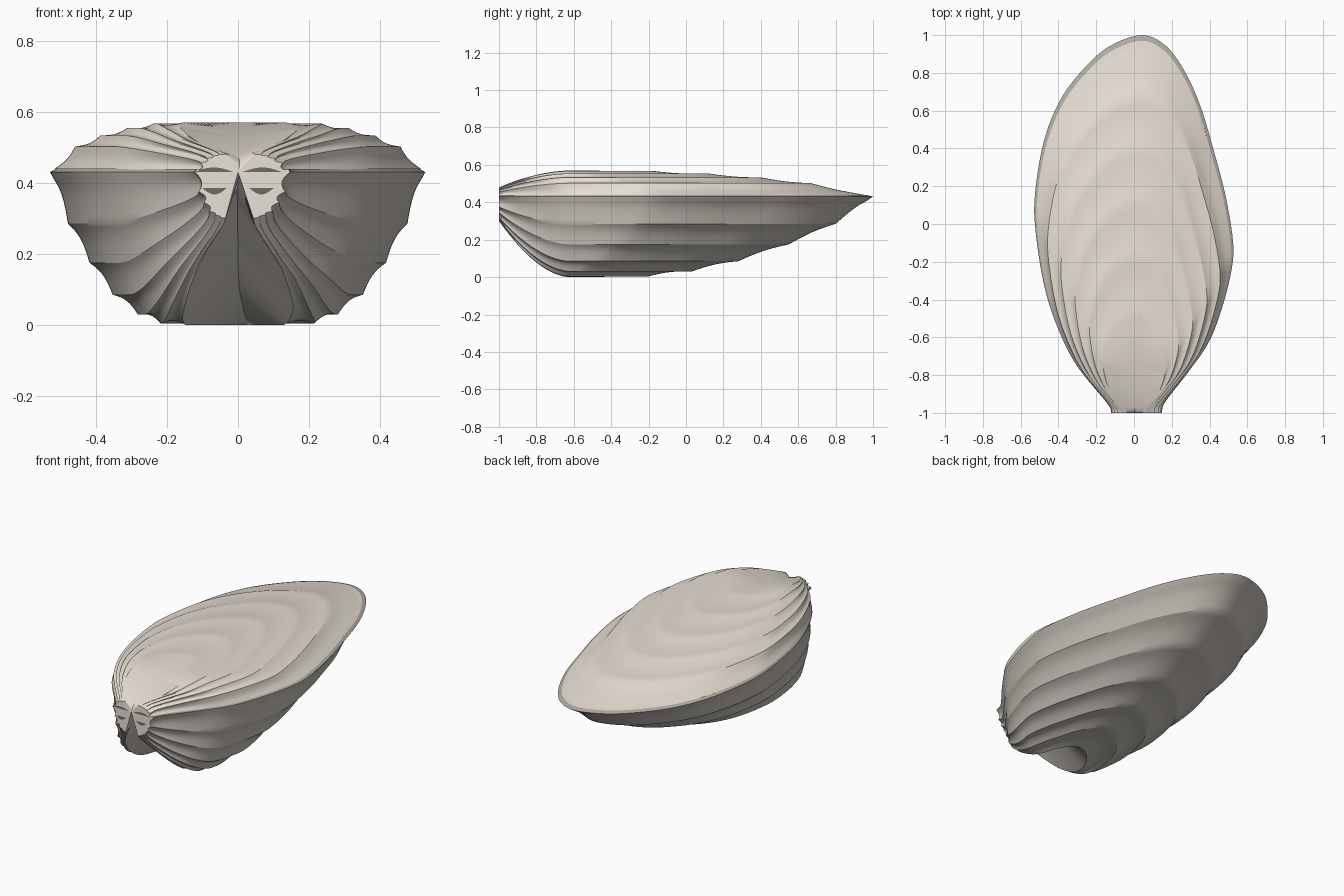
import bpy, bmesh, math
from mathutils import Vector

old = bpy.data.objects.get("Cube")
if old:
    bpy.data.objects.remove(old)


def material(name, rgb):
    m = bpy.data.materials.new(name)
    m.use_nodes = True
    m.diffuse_color = (*rgb, 1)
    m.node_tree.nodes["Principled BSDF"].inputs["Base Color"].default_value = (*rgb, 1)
    return m


UPPER_SHELL = material("pale shell", (0.79, 0.73, 0.65))
LOWER_SHELL = material("warm shell grey", (0.57, 0.535, 0.48))
RIM = material("rim grey", (0.44, 0.42, 0.375))
BEAK = material("pale beak", (0.80, 0.76, 0.68))
HOLLOW = material("dark hollow", (0.16, 0.145, 0.125))

SEAM = 0.43                      # height where the valves meet
HINGE = Vector((0, -1, SEAM))
SUB = 8                          # rings between two growth ridges

# Rim outline, from right beak round the back to left beak
RIM_POINTS = [(-.12, -1), (-.14, -.95), (-.30, -.75), (-.40, -.55), (-.47, -.33),
              (-.515, -.05), (-.52, .15), (-.475, .43), (-.39, .65), (-.27, .815),
              (-.13, .94), (.04, 1), (.165, .945), (.265, .81), (.35, .62), (.415, .4),
              (.48, .15), (.52, -.1), (.51, -.25), (.46, -.45), (.39, -.63),
              (.28, -.79), (.165, -.94), (.145, -1)]


def smooth_path(points, steps):
    """Catmull-Rom path through the points."""
    p = [Vector(q) for q in points]
    p = [p[0] * 2 - p[1]] + p + [p[-1] * 2 - p[-2]]
    out = []
    for a, b, c, d in zip(p, p[1:], p[2:], p[3:]):
        for i in range(steps):
            t = i / steps
            out.append(0.5 * (2 * b + (c - a) * t + (2 * a - 5 * b + 4 * c - d) * t ** 2
                              + (3 * b - a - 3 * c + d) * t ** 3))
    return out + [p[-2]]


OUTLINE = smooth_path(RIM_POINTS, 5)


def ring(width, tip, z, base_z, sag, lift):
    """One growth line: leaves the beak, then levels out at height z."""
    pts = []
    for p in OUTLINE:
        u = (p.y + 1) * (tip + 1) / 2
        f = max(0, 1 - u / 0.38) ** 1.8
        x = p.x * width / 0.52 * (1 - sag * (0.014 + 0.1 * f))
        h = z + (base_z - z) * f
        h += (SEAM - h) / max(abs(SEAM - z), 0.05) * lift * sag * (1 - f)
        pts.append(Vector((x, -1 + u, h)))
    return pts


def finish(name, bm, mats):
    bmesh.ops.recalc_face_normals(bm, faces=bm.faces)
    mesh = bpy.data.meshes.new(name)
    bm.to_mesh(mesh)
    bm.free()
    for m in mats:
        mesh.materials.append(m)
    ob = bpy.data.objects.new(name, mesh)
    bpy.context.collection.objects.link(ob)
    bpy.ops.object.select_all(action='DESELECT')
    ob.select_set(True)
    bpy.context.view_layer.objects.active = ob
    bpy.ops.object.shade_smooth_by_angle(angle=math.radians(28))
    return ob


def valve(name, keys, lift, cap_power, shell, rim_band):
    """Loft the growth lines from the rim inward, then close beak and cap."""
    bm = bmesh.new()
    rings = []
    for a, b in zip(keys, keys[1:]):
        for i in range(SUB):
            t = i / SUB
            vals = [p + (q - p) * t for p, q in zip(a, b)]
            rings.append(ring(*vals, math.sin(math.pi * t), lift))
    rings.append(ring(*keys[-1], 0, lift))
    if rim_band:
        # narrow lip lying along the seam
        lip = [Vector((p.x * 0.972, -1 + (p.y + 1) * 0.985, p.z + 0.008))
               for p in rings[0]]
        rings.insert(1, lip)
    rows = [[bm.verts.new(p) for p in r] for r in rings]
    n = len(OUTLINE)
    for k, (r, s) in enumerate(zip(rows, rows[1:])):
        for i in range(n - 1):
            face = bm.faces.new((r[i], r[i + 1], s[i + 1], s[i]))
            face.material_index = 1 if rim_band and k == 0 else 0
    # flat beak faces on both sides of the hinge
    hinge = bm.verts.new(HINGE)
    for r, s in zip(rows, rows[1:]):
        for e in (0, -1):
            bm.faces.new((hinge, r[e], s[e])).material_index = 2
    # sunken cap: a valley running from the hinge to the tip of the oldest ridge
    last = rows[-1]
    length, tip_z = keys[-1][1] + 1, keys[-1][2]
    spine = [hinge]
    for i in range(1, n // 2):
        mid = (last[i].co + last[-1 - i].co) / 2
        mid.z = SEAM + (tip_z - SEAM) * ((mid.y + 1) / length) ** cap_power
        spine.append(bm.verts.new(mid))
    for i in range(n // 2 - 1):
        for a, b in ((last[i], last[i + 1]), (last[-1 - i], last[-2 - i])):
            bm.faces.new((a, b, spine[i + 1], spine[i]))
    bm.faces.new((last[n // 2 - 1], last[n // 2], spine[-1]))
    return finish(name, bm, [shell, RIM, BEAK])


# Ridge keys: half width, rear tip y, level height, beak height
LOWER = [(.525, 1, SEAM, SEAM), (.475, .8, .285, .375), (.415, .55, .175, .345),
         (.35, .28, .085, .32), (.28, .03, .03, .31), (.215, -.2, .004, .302),
         (.155, -.45, 0, .30)]
UPPER = [(.525, 1, SEAM, SEAM), (.455, .67, .502, .455), (.385, .4, .533, .468),
         (.31, .12, .554, .475), (.235, -.17, .567, .48), (.165, -.48, .57, .48)]

valve("lower_valve", LOWER, 0.010, 1.0, LOWER_SHELL, False)
valve("upper_valve", UPPER, 0.006, 0.4, UPPER_SHELL, True)


def hollow(name, x0, x1, z, height):
    """Thin half-lens marking an opening in the beak face."""
    bm = bmesh.new()
    steps = 12
    arc = [bm.verts.new((x0 + (x1 - x0) * i / steps, -1.001,
                         z + height * math.sin(math.pi * i / steps)))
           for i in range(steps + 1)]
    bm.faces.new(arc)
    ob = finish(name, bm, [HOLLOW])
    if ob.data.polygons[0].normal.y > 0:
        ob.data.flip_normals()


for side, s in (("left", 1), ("right", -1)):
    hollow(side + "_seam_gap", 0.012 * s, 0.125 * s, SEAM, 0.013)
    hollow(side + "_beak_hollow", 0.032 * s, 0.1 * s, 0.385, -0.018)
